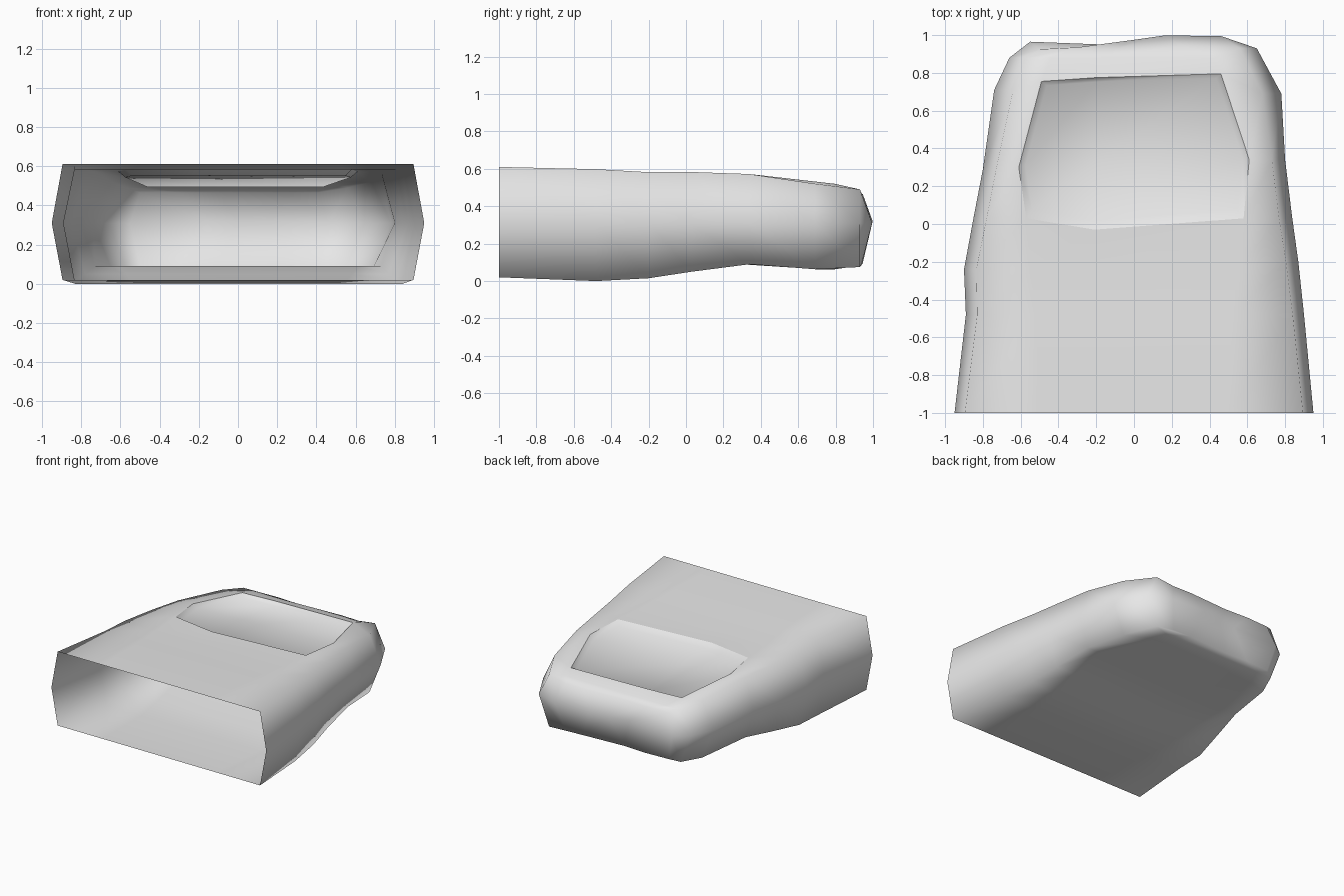
import bpy, bmesh
from mathutils import Vector

cube = bpy.data.objects.get("Cube")
if cube:
    bpy.data.objects.remove(cube, do_unlink=True)

# Single flat grey
grey = bpy.data.materials.new("light grey")
grey.use_nodes = True
colour = (0.8, 0.8, 0.8, 1)
grey.diffuse_color = colour
grey.node_tree.nodes["Principled BSDF"].inputs["Base Color"].default_value = colour

# Cross-sections: y, y of left side, y of right side, top z, bottom z,
# left x, right x, inset of top and bottom corners, inner column x (left, middle, right)
SECTIONS = [
    (-1.00, -1.00, -1.00, .61, .02, -.95, .95, .055, (-.50, -.20, .50)),
    (-.48, -.48, -.48, .598, .00, -.89, .90, .06, (-.52, -.20, .52)),
    (-.24, -.24, -.20, .582, .015, -.90, .87, .065, (-.55, -.20, .55)),
    (.03, .03, .03, .583, .05, -.85, .838, .07, (-.57, -.21, .58)),
    (.32, .29, .34, .572, .09, -.80, .80, .07, (-.61, -.20, .61)),
    (.775, .71, .69, .52, .063, -.74, .78, .10, (-.49, -.20, .46)),
    (.88, .88, .93, .49, .075, -.66, .65, .09, (-.44, -.18, .42)),
    (.935, .965, .995, .465, .095, -.55, .46, .05, (-.30, -.10, .25)),
]
MID_Z = .31
NAIL_ROWS = (3, 4, 5)

bm = bmesh.new()
rings = []
for i, (y, yl, yr, top, bot, xl, xr, inset, cols) in enumerate(SECTIONS):
    last = i == len(SECTIONS) - 1
    xs = (xl + inset, *cols, xr - inset)
    ys = [yl, y, y, y, yr]
    if last:
        ys = [y - .01, y, y - .01, y + .01, y + .005]
    if i == 3:
        ys[2] = -.03                      # bowed cuticle edge
    if i in (4, 5):
        ys[1], ys[3] = y - .02, y + .02   # nail leans to one side
    ring = [bm.verts.new((x, yy, top)) for x, yy in zip(xs, ys)]
    ring.append(bm.verts.new((xr, yr, MID_Z)))
    ring += [bm.verts.new((x, yy, bot)) for x, yy in zip(xs[::-1], ys[::-1])]
    ring.append(bm.verts.new((xl, yl, MID_Z)))
    rings.append(ring)

# Skin between the sections, with the front left open
nail_faces = []
for i in range(len(rings) - 1):
    a, b = rings[i], rings[i + 1]
    for j in range(12):
        k = (j + 1) % 12
        face = bm.faces.new((a[j], a[k], b[k], b[j]))
        if i in NAIL_ROWS[:2] and j in (1, 2):
            nail_faces.append(face)

# Rounded tip
end = rings[-1]
middle = [end[11]] + [bm.verts.new(p) for p in
                      ((-.16, .95, .32), (.0, .975, .32), (.16, .998, .32))] + [end[5]]
upper, lower = end[0:5], end[6:11][::-1]
for j in range(4):
    bm.faces.new((upper[j], upper[j + 1], middle[j + 1], middle[j]))
    bm.faces.new((middle[j], middle[j + 1], lower[j + 1], lower[j]))
bmesh.ops.recalc_face_normals(bm, faces=bm.faces)
if nail_faces[0].normal.z < 0:
    bmesh.ops.reverse_faces(bm, faces=bm.faces)

# Nail: a sunken bed with a crisp rim
rim = [e for f in nail_faces for e in f.edges
       if sum(g in nail_faces for g in e.link_faces) == 1]
bmesh.ops.inset_region(bm, faces=nail_faces, thickness=.035, depth=0,
                       use_even_offset=True)
bed = {v for f in nail_faces for v in f.verts}
for v in bed:
    v.co += Vector((0, .012, -.03))
for f in bm.faces:
    f.smooth = True
for e in rim:
    e.smooth = False

mesh = bpy.data.meshes.new("finger_tip")
bm.to_mesh(mesh)
bm.free()
mesh.materials.append(grey)
finger = bpy.data.objects.new("finger_tip", mesh)
bpy.context.collection.objects.link(finger)
